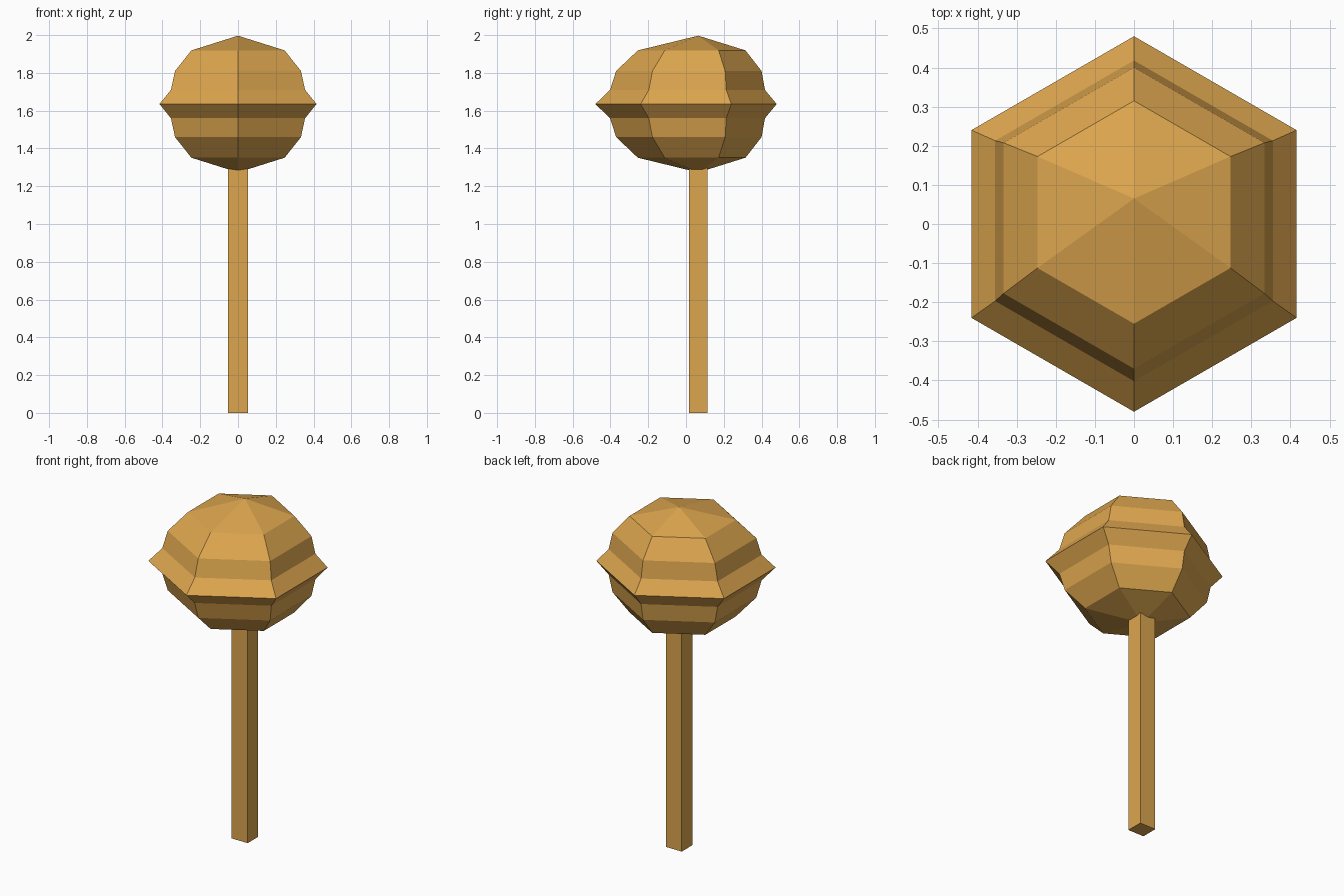
import bpy
import bmesh
from math import cos, sin, pi

cube = bpy.data.objects.get("Cube")
if cube:
    bpy.data.objects.remove(cube, do_unlink=True)

# Single warm wood colour
wood = bpy.data.materials.new("golden_wood")
wood.use_nodes = True
colour = (0.72, 0.38, 0.077, 1)
wood.diffuse_color = colour
wood.node_tree.nodes["Principled BSDF"].inputs["Base Color"].default_value = colour


def add_object(name, bm):
    bmesh.ops.recalc_face_normals(bm, faces=bm.faces)
    mesh = bpy.data.meshes.new(name)
    bm.to_mesh(mesh)
    bm.free()
    mesh.materials.append(wood)
    obj = bpy.data.objects.new(name, mesh)
    bpy.context.collection.objects.link(obj)
    return obj


# Head: six-sided rings that drift back towards offset poles
SIDES = 6
RIM_Z = 1.635
POLE_Y = 0.065
POLE_RISE = 0.362
# radius, height above the rim, backward offset
upper = [(0.41, 0.075, 0.008), (0.385, 0.175, 0.015), (0.285, 0.284, 0.03)]
lower = [(r, -h, y) for r, h, y in reversed(upper)]
profile = lower + [(0.48, 0, 0)] + upper

bm = bmesh.new()
rings = []
for radius, rise, offset in profile:
    angles = [pi / 2 + 2 * pi * i / SIDES for i in range(SIDES)]
    rings.append([bm.verts.new((radius * cos(a), radius * sin(a) + offset, RIM_Z + rise))
                  for a in angles])
bottom = bm.verts.new((0, POLE_Y, RIM_Z - POLE_RISE))
top = bm.verts.new((0, POLE_Y, RIM_Z + POLE_RISE))
for i in range(SIDES):
    j = (i + 1) % SIDES
    for a, b in zip(rings, rings[1:]):
        bm.faces.new((a[i], a[j], b[j], b[i]))
    bm.faces.new((bottom, rings[0][j], rings[0][i]))
    bm.faces.new((top, rings[-1][i], rings[-1][j]))
add_object("head", bm)

# Handle: square stick running up into the head
STICK_TOP = 1.32
bm = bmesh.new()
bmesh.ops.create_cube(bm, size=1)
bmesh.ops.scale(bm, vec=(0.104, 0.098, STICK_TOP), verts=bm.verts)
bmesh.ops.translate(bm, vec=(0, POLE_Y, STICK_TOP / 2), verts=bm.verts)
add_object("handle", bm)
